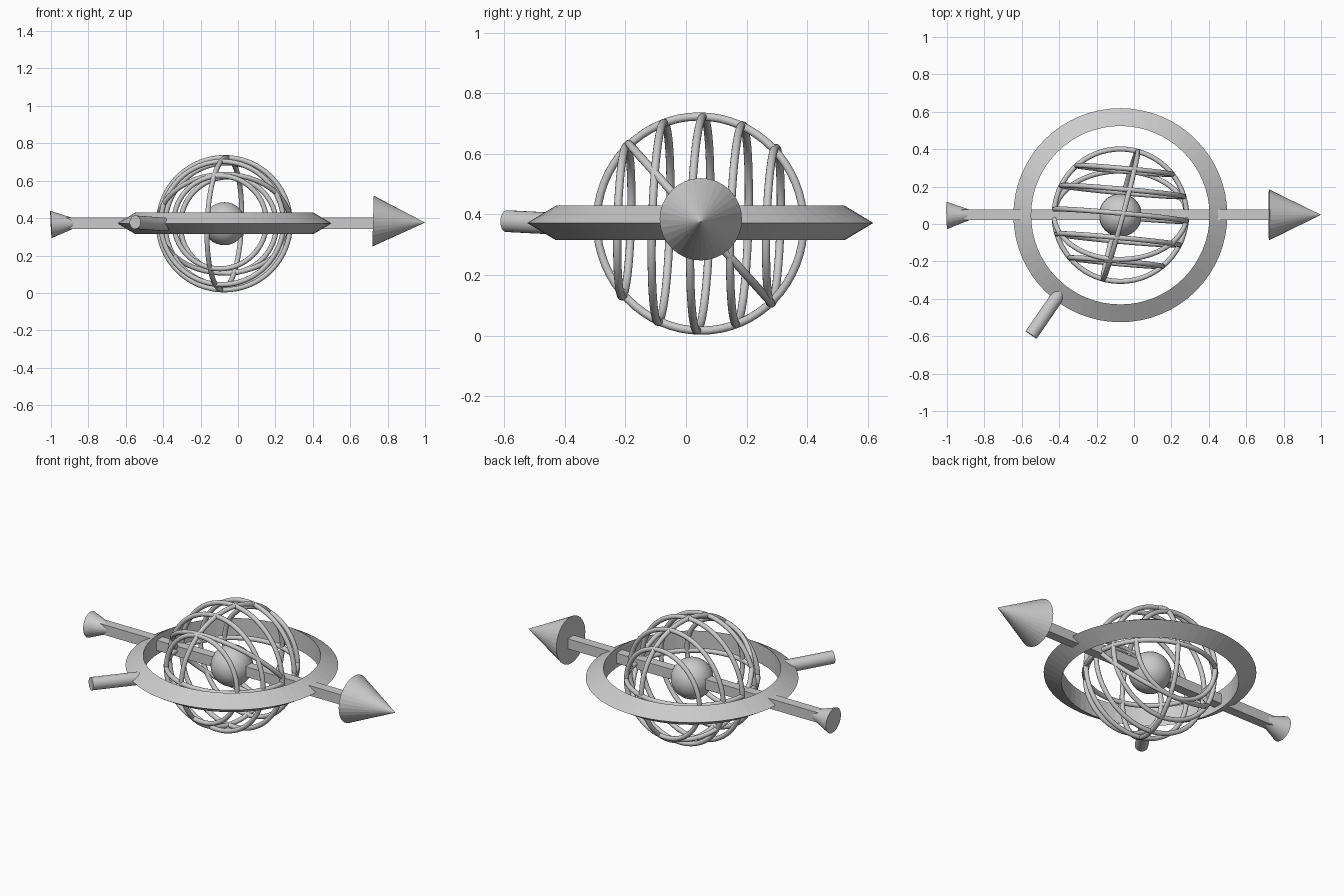
import bpy, bmesh, math
from mathutils import Vector

if "Cube" in bpy.data.objects:
    bpy.data.objects.remove(bpy.data.objects["Cube"])

C = Vector((-0.073, 0.047, 0.37))   # centre of the sphere cage
R, TUBE = 0.354, 0.0135


def smooth(obj, angle=40):
    bpy.context.view_layer.objects.active = obj
    obj.select_set(True)
    bpy.ops.object.shade_smooth_by_angle(angle=math.radians(angle))
    obj.select_set(False)


def cone_between(name, p1, r1, p2, r2, sides=32):
    p1, p2 = Vector(p1), Vector(p2)
    d = p2 - p1
    bpy.ops.mesh.primitive_cone_add(vertices=sides, radius1=r1, radius2=r2,
                                    depth=d.length, location=(p1 + p2) / 2)
    obj = bpy.context.object
    obj.name = name
    obj.rotation_euler = d.to_track_quat('Z', 'Y').to_euler()
    return obj


def hoop(name, normal, offset=0.0):
    # circle cut from the cage sphere by a plane at the given offset
    n = Vector(normal).normalized()
    bpy.ops.mesh.primitive_torus_add(major_radius=math.sqrt(R * R - offset * offset),
                                     minor_radius=TUBE, major_segments=64,
                                     minor_segments=12, location=C + n * offset)
    obj = bpy.context.object
    obj.name = name
    obj.rotation_euler = n.to_track_quat('Z', 'Y').to_euler()
    smooth(obj, 60)


# Cage: parallel hoops, then the crossing great circles
for i, off in enumerate((-0.252, -0.13, 0.0, 0.13, 0.243)):
    hoop(f"parallel_hoop_{i + 1}", (0.09, 1, -0.03), off)
hoop("meridian_hoop", (0.965, -0.26, -0.038))
hoop("tilted_hoop", (0, 0.745, 0.667))
hoop("equator_hoop", (0, 0, 1))

# Ball in the centre
bpy.ops.mesh.primitive_uv_sphere_add(segments=32, ring_count=16, radius=0.115, location=C)
ball = bpy.context.object
ball.name = "centre_ball"
smooth(ball)

# Outer band with a triangular section
bm = bmesh.new()
N = 64
section = [(0.477, -0.057), (0.572, 0.0), (0.477, 0.057)]
loops = []
for i in range(N):
    a = 2 * math.pi * i / N
    loops.append([bm.verts.new((r * math.cos(a), r * math.sin(a), z)) for r, z in section])
for i in range(N):
    p, q = loops[i], loops[(i + 1) % N]
    for j in range(3):
        k = (j + 1) % 3
        bm.faces.new((p[j], q[j], q[k], p[k]))
bmesh.ops.recalc_face_normals(bm, faces=bm.faces)
mesh = bpy.data.meshes.new("outer_band")
bm.to_mesh(mesh)
bm.free()
band = bpy.data.objects.new("outer_band", mesh)
band.location = C + Vector((0, 0, 0.002))
bpy.context.collection.objects.link(band)

# Square arrow shaft
bpy.ops.mesh.primitive_cube_add(size=1, location=(-0.12, 0.049, 0.372))
shaft = bpy.context.object
shaft.name = "arrow_shaft"
shaft.scale = (1.72, 0.056, 0.06)

# Arrow head and flared tail
cone_between("arrow_head", (0.722, 0.049, 0.384), 0.136, (1.0, 0.049, 0.376), 0.0)
cone_between("arrow_tail", (-1.0, 0.046, 0.366), 0.073, (-0.88, 0.049, 0.372), 0.028)

# Mounting peg on the band
peg = cone_between("mounting_peg", (-0.55, -0.593, 0.378), 0.036, (-0.39, -0.36, 0.366), 0.036, 24)
smooth(peg)
